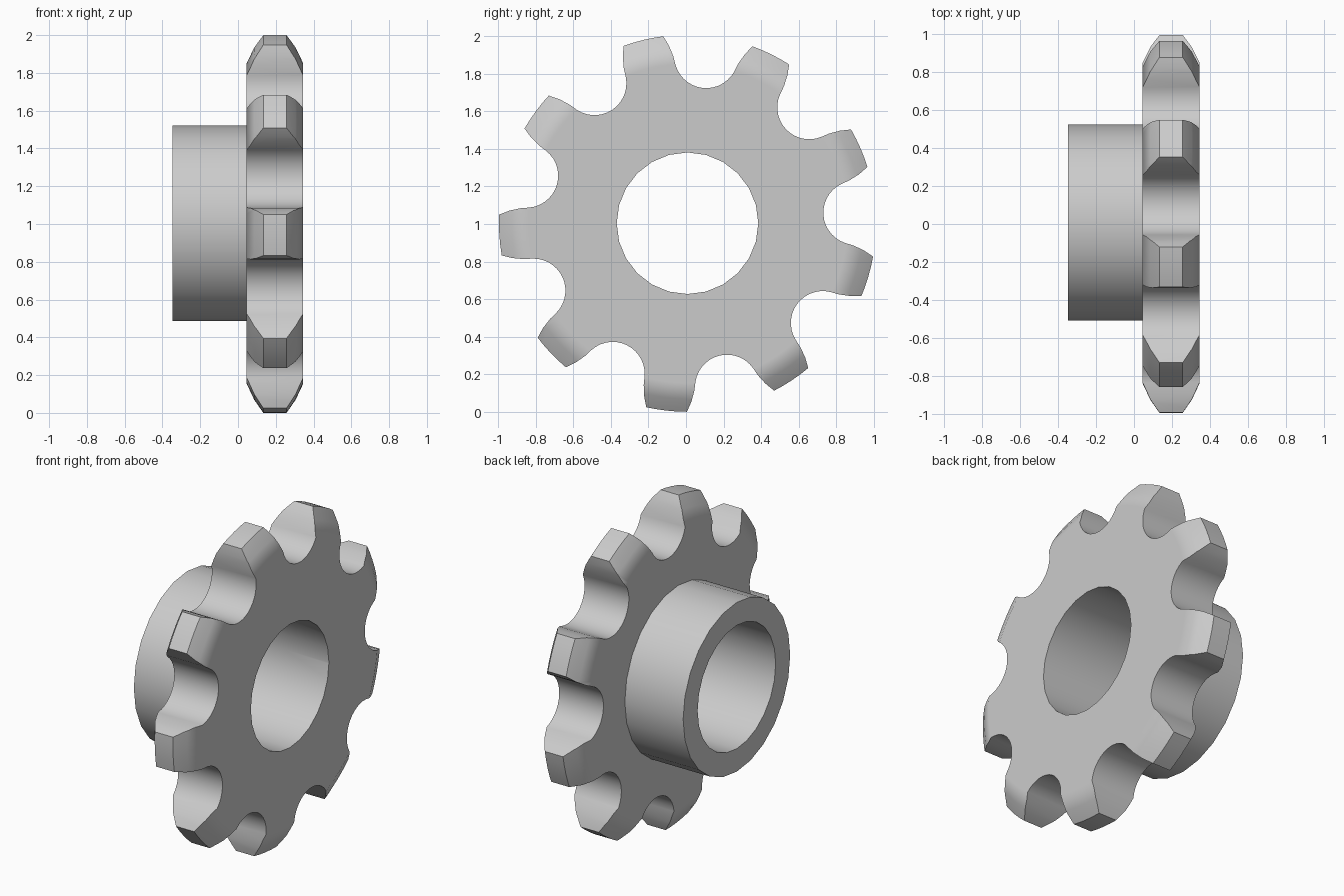
import bpy, bmesh, math
from mathutils import Matrix, Vector

if "Cube" in bpy.data.objects:
    bpy.data.objects.remove(bpy.data.objects["Cube"])

CENTRE = Vector((0, 0.008, 1.004))
TEETH = 9
FIRST_GAP = math.radians(3.6)
X0, X1 = 0.046, 0.345      # toothed disc faces
BORE, HUB = 0.377, 0.517

steel = bpy.data.materials.new("plain grey")
steel.use_nodes = True
steel.diffuse_color = (0.6, 0.6, 0.6, 1)
steel.node_tree.nodes["Principled BSDF"].inputs["Base Color"].default_value = (0.6, 0.6, 0.6, 1)


def finish(name, bm):
    bmesh.ops.recalc_face_normals(bm, faces=bm.faces)
    mesh = bpy.data.meshes.new(name)
    bm.to_mesh(mesh)
    bm.free()
    mesh.materials.append(steel)
    ob = bpy.data.objects.new(name, mesh)
    ob.location = CENTRE
    bpy.context.collection.objects.link(ob)
    return ob


def lathe(name, profile, sides, closed=False):
    """Spin (x, radius) points around the x axis; cap the ends unless closed."""
    bm = bmesh.new()
    rings = []
    for x, r in profile:
        rings.append([bm.verts.new((x, r * math.cos(a), r * math.sin(a)))
                      for a in (math.tau * i / sides for i in range(sides))])
    for ra, rb in zip(rings, rings[1:]):
        for i in range(sides):
            j = (i + 1) % sides
            bm.faces.new((ra[i], ra[j], rb[j], rb[i]))
    if not closed:
        bm.faces.new(rings[0])
        bm.faces.new(rings[-1])
    return finish(name, bm)


def gap_cutters():
    """Prisms for the rounded gaps between teeth."""
    half = []
    for i in range(1, 8):
        t = math.radians(68 * i / 7)
        half.append((0.17 * math.sin(t), 0.895 - 0.17 * math.cos(t)))
    half += [(0.174, 0.875), (0.203, 0.928), (0.239, 0.975), (0.29, 1.04), (0.29, 1.1)]
    outline = [(-w, r) for w, r in reversed(half)] + [(0, 0.725)] + half
    bm = bmesh.new()
    for k in range(TEETH):
        turn = Matrix.Rotation(FIRST_GAP + math.tau * k / TEETH, 4, 'X')
        base = bm.faces.new([bm.verts.new(turn @ Vector((X0 - 0.1, r, w))) for w, r in outline])
        ext = bmesh.ops.extrude_face_region(bm, geom=[base])
        moved = [v for v in ext["geom"] if isinstance(v, bmesh.types.BMVert)]
        bmesh.ops.translate(bm, verts=moved, vec=(X1 - X0 + 0.2, 0, 0))
    return finish("gap_cutter", bm)


def cut(ob, cutter):
    cutter.hide_render = True
    mod = ob.modifiers.new("cut", 'BOOLEAN')
    mod.operation, mod.solver, mod.object = 'DIFFERENCE', 'EXACT', cutter
    bpy.context.view_layer.objects.active = ob
    bpy.ops.object.modifier_apply(modifier=mod.name)
    bpy.data.objects.remove(cutter)


def smooth(ob):
    bpy.ops.object.select_all(action='DESELECT')
    ob.select_set(True)
    bpy.context.view_layer.objects.active = ob
    bpy.ops.object.shade_smooth_by_angle(angle=math.radians(32))
    mod = ob.modifiers.new("flat faces", 'WEIGHTED_NORMAL')
    mod.keep_sharp = True


# Toothed disc with rounded-off tooth tips
side = [(0, 0.85), (0.04, 0.935), (0.088, 1.004)]
profile = [(X0 + d, r) for d, r in side] + [(X1 - d, r) for d, r in reversed(side)]
disc = lathe("toothed_disc", profile, 108)
cut(disc, gap_cutters())
cut(disc, lathe("bore_cutter", [(X0 - 0.1, BORE), (X1 + 0.1, BORE)], 24))
smooth(disc)

# Hub collar, open where it meets the disc
hub = lathe("hub", [(X0, BORE), (-0.348, BORE), (-0.348, HUB), (X0, HUB)], 24, closed=True)
smooth(hub)
